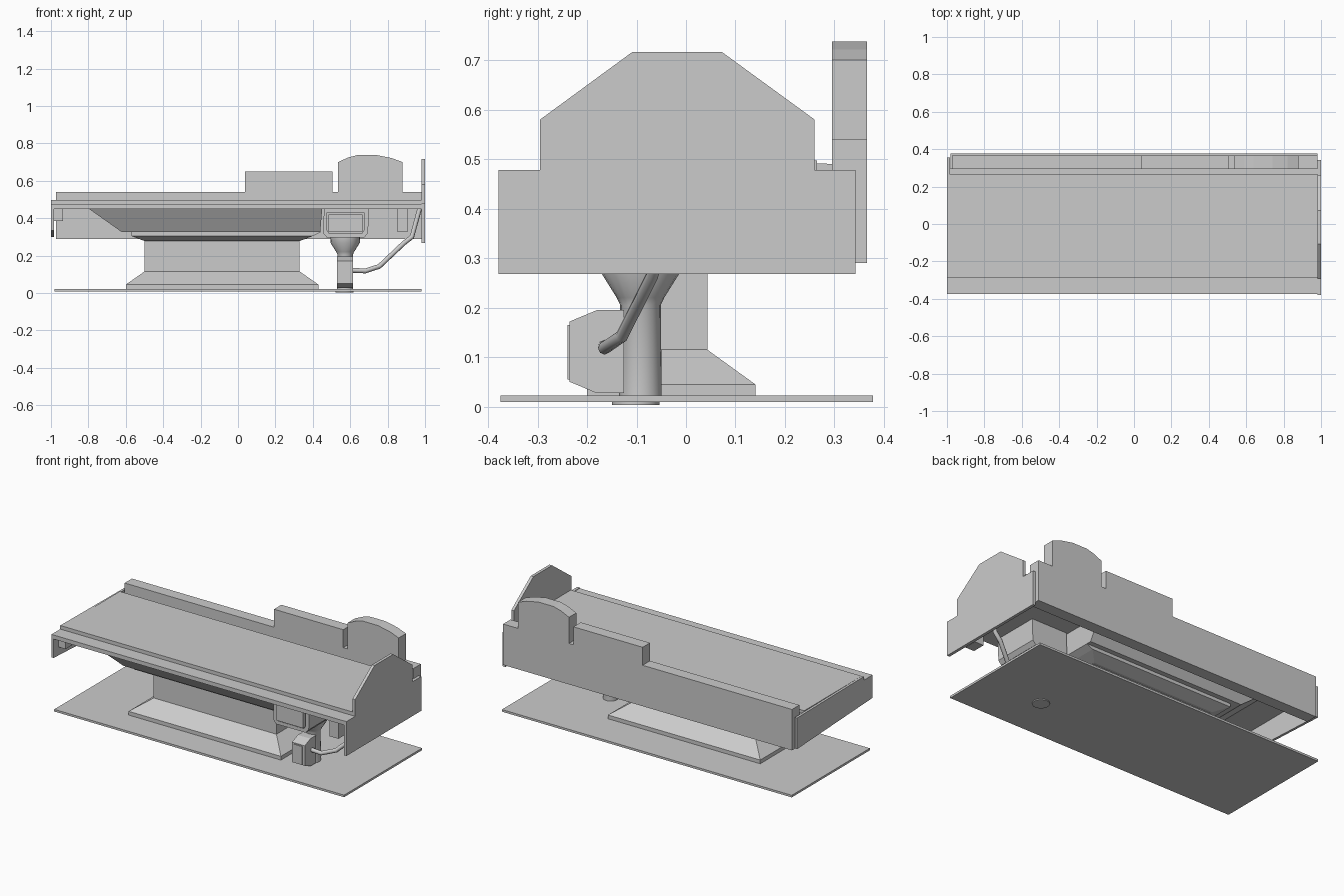
import bpy, bmesh, math
from mathutils import Vector


def make(name, bm):
    bmesh.ops.remove_doubles(bm, verts=bm.verts, dist=1e-6)
    bmesh.ops.recalc_face_normals(bm, faces=bm.faces)
    me = bpy.data.meshes.new(name)
    bm.to_mesh(me)
    bm.free()
    ob = bpy.data.objects.new(name, me)
    bpy.context.collection.objects.link(ob)
    return ob


def loft(name, rings, cap=True):
    """Skin a stack of point loops, closing both ends."""
    bm = bmesh.new()
    loops = [[bm.verts.new(p) for p in r] for r in rings]
    n = len(loops[0])
    for a, b in zip(loops, loops[1:]):
        for i in range(n):
            j = (i + 1) % n
            bm.faces.new((a[i], a[j], b[j], b[i]))
    if cap:
        bm.faces.new(loops[0][::-1])
        bm.faces.new(loops[-1])
    return make(name, bm)


def rect(x0, x1, y0, y1, z):
    return [(x0, y0, z), (x1, y0, z), (x1, y1, z), (x0, y1, z)]


def box(name, x0, x1, y0, y1, z0, z1):
    return loft(name, [rect(x0, x1, y0, y1, z0), rect(x0, x1, y0, y1, z1)])


def extrude_x(name, yz, x0, x1):
    return loft(name, [[(x, y, z) for y, z in yz] for x in (x0, x1)])


def extrude_y(name, xz, y0, y1):
    return loft(name, [[(x, y, z) for x, z in xz] for y in (y0, y1)])


def turned(name, cx, cy, rz, sides):
    rings = [[(cx + r * math.cos(2 * math.pi * i / sides),
               cy + r * math.sin(2 * math.pi * i / sides), z)
              for i in range(sides)] for r, z in rz]
    return loft(name, rings)


def smooth(ob, angle=30):
    bpy.ops.object.select_all(action='DESELECT')
    ob.select_set(True)
    bpy.context.view_layer.objects.active = ob
    bpy.ops.object.shade_smooth_by_angle(angle=math.radians(angle))


# floor plate and the stepped pedestal foot
box("base_plate", -0.98, 0.98, -0.375, 0.378, 0.009, 0.022)
loft("pedestal", [rect(-0.60, 0.43, -0.20, 0.14, 0.022),
                  rect(-0.60, 0.43, -0.20, 0.14, 0.045),
                  rect(-0.50, 0.33, -0.10, 0.043, 0.115),
                  rect(-0.50, 0.33, -0.10, 0.043, 0.28)])

# flared collar and sloping tray under the table top
loft("collar", [rect(-0.50, 0.33, -0.12, 0.06, 0.278),
                rect(-0.57, 0.40, -0.19, 0.13, 0.305),
                rect(-0.57, 0.44, -0.19, 0.13, 0.325)])
loft("under_tray", [rect(-0.62, 0.44, -0.22, 0.16, 0.325),
                    rect(-0.80, 0.45, -0.30, 0.25, 0.452)])

# table top with a lower ledge at front and back
extrude_x("table_top", [(-0.375, 0.45), (-0.375, 0.475), (-0.29, 0.475),
                        (-0.29, 0.497), (0.265, 0.497), (0.265, 0.478),
                        (0.30, 0.478), (0.30, 0.45)], -0.985, 0.983)

# back rail with raised block and arched crest
extrude_y("back_rail", [(-0.973, 0.29), (0.98, 0.29), (0.98, 0.54),
                        (0.88, 0.54), (0.88, 0.70), (0.82, 0.722),
                        (0.74, 0.738), (0.64, 0.738), (0.59, 0.725),
                        (0.535, 0.70), (0.535, 0.54), (0.505, 0.54),
                        (0.505, 0.65), (0.037, 0.65), (0.037, 0.54),
                        (-0.973, 0.54)], 0.295, 0.366)

# right end board and the smaller left end board
extrude_x("right_end_board", [(-0.379, 0.268), (0.343, 0.268), (0.343, 0.478),
                              (0.26, 0.478), (0.26, 0.58), (0.072, 0.717),
                              (-0.108, 0.717), (-0.295, 0.58),
                              (-0.295, 0.478), (-0.379, 0.478)], 0.981, 0.999)
extrude_x("left_end_board", [(-0.375, 0.335), (0.355, 0.30), (0.355, 0.49),
                             (-0.29, 0.497), (-0.29, 0.475), (-0.375, 0.475)],
          -0.999, -0.984)

# brackets below the top
box("left_bracket", -0.984, -0.935, -0.33, -0.27, 0.385, 0.452)
box("right_bracket", 0.85, 0.91, -0.33, -0.25, 0.33, 0.452)

# drawer housing: chamfered shell with a framed front
shell = [(0.46, 0.452), (0.455, 0.32), (0.475, 0.297), (0.675, 0.297),
         (0.695, 0.32), (0.70, 0.452)]
inner = [(0.477, 0.43), (0.477, 0.335), (0.488, 0.318), (0.662, 0.318),
         (0.673, 0.335), (0.673, 0.43)]
loft("drawer_housing", [[(x, y, z) for x, z in p] for p, y in
                        ((shell, -0.02), (shell, -0.31), (inner, -0.31),
                         (inner, -0.29))])
box("drawer_front", 0.485, 0.665, -0.32, -0.285, 0.325, 0.42)

# flared column with its floor plug
smooth(turned("column", 0.573, -0.092, [(0.043, 0.02), (0.041, 0.205),
              (0.048, 0.22), (0.078, 0.268), (0.08, 0.30)], 20))
smooth(turned("floor_plug", 0.57, -0.102, [(0.048, 0.003), (0.048, 0.012)], 20))

# chamfered switch box on the column, with a recessed face panel
extrude_x("switch_box", [(-0.235, 0.05), (-0.235, 0.172), (-0.18, 0.195),
                         (-0.125, 0.195), (-0.125, 0.027), (-0.18, 0.027)],
          0.53, 0.616)
box("switch_panel", 0.545, 0.60, -0.239, -0.23, 0.055, 0.165)

# bent pipe from switch box to the right end of the top
pts = [(0.60, -0.165, 0.122), (0.68, -0.165, 0.118), (0.755, -0.13, 0.142),
       (0.885, -0.068, 0.265), (0.93, -0.058, 0.30), (0.972, -0.03, 0.455)]
cu = bpy.data.curves.new("pipe", 'CURVE')
cu.dimensions = '3D'
cu.bevel_depth = 0.013
cu.bevel_resolution = 2
cu.use_fill_caps = True
sp = cu.splines.new('POLY')
sp.points.add(len(pts) - 1)
for p, c in zip(sp.points, pts):
    p.co = (*c, 1)
pipe = bpy.data.objects.new("pipe", cu)
bpy.context.collection.objects.link(pipe)
